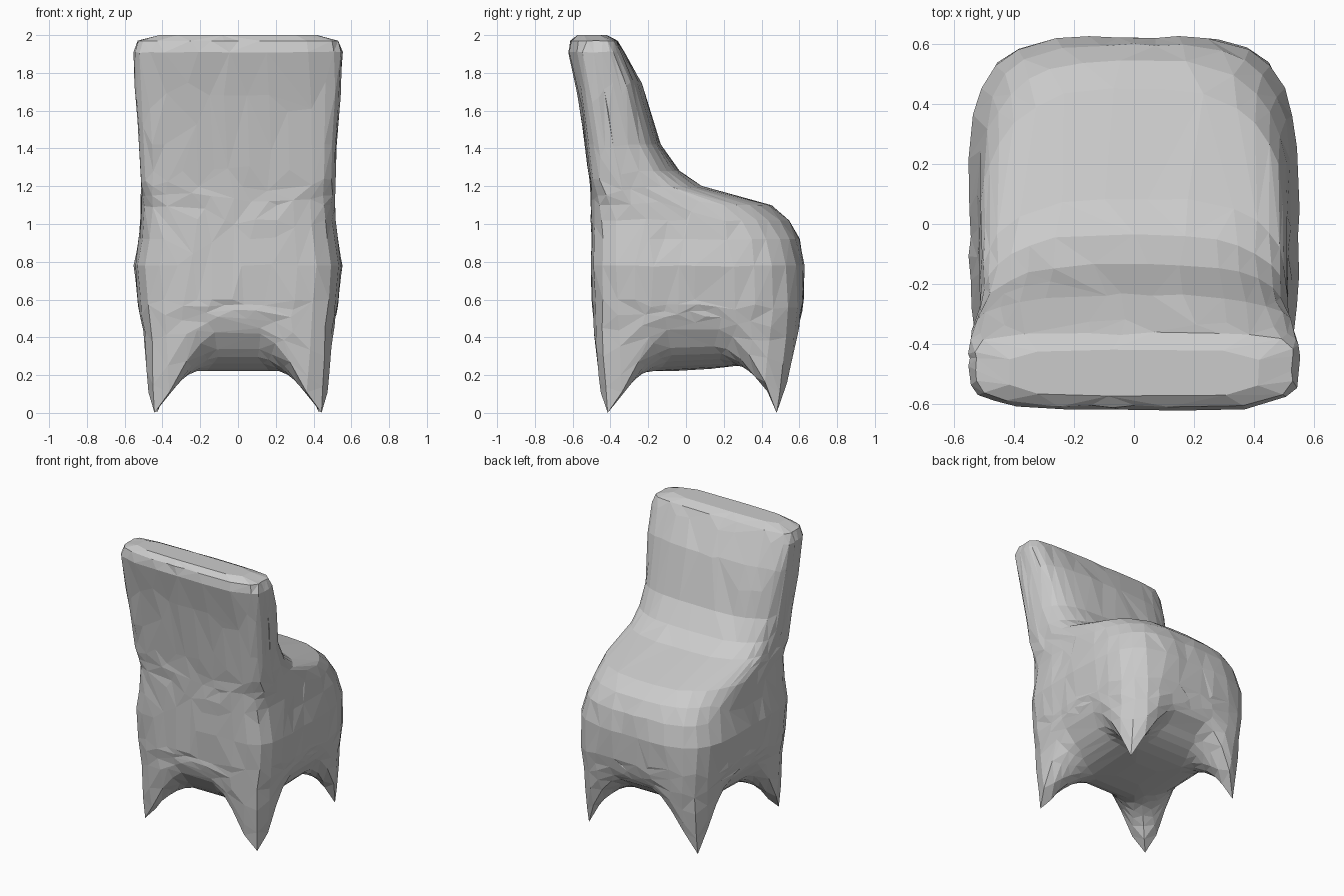
import bpy, bmesh, math, random

cube = bpy.data.objects.get("Cube")
if cube:
    bpy.data.objects.remove(cube, do_unlink=True)

random.seed(4)
SEGMENTS = 48
ARCH_TOP, BELLY, LEG_SPREAD = 0.42, 0.225, 0.31
FRONT_FOOT, BACK_FOOT = 0.012, 0.04

# Horizontal sections: height, back y, front y, half width, widest y, front squareness
SECTIONS = [
    (0, -.455, .535, .482, .03, 6),
    (.2, -.475, .575, .495, .03, 5.5),
    (.4, -.485, .6, .503, .03, 5),
    (.6, -.495, .62, .53, .03, 4.5),
    (.78, -.5, .625, .55, .03, 3.8),
    (.92, -.5, .6, .525, .03, 3.5),
    (1.02, -.5, .545, .515, 0, 3.1),
    (1.1, -.5, .45, .512, -.1, 2.9),
    (1.15, -.502, .27, .512, -.2, 3),
    (1.2, -.507, .085, .512, -.28, 3),
    (1.28, -.515, -.035, .515, -.34, 3),
    (1.42, -.533, -.135, .522, -.38, 3),
    (1.6, -.557, -.19, .535, -.41, 3.2),
    (1.75, -.585, -.24, .545, -.43, 3.5),
    (1.91, -.622, -.33, .553, -.45, 4),
    (1.97, -.61, -.365, .53, -.46, 5),
    (2, -.575, -.42, .42, -.49, 4),
]


def section_at(z):
    """Blend the two neighbouring sections at height z."""
    for low, high in zip(SECTIONS, SECTIONS[1:]):
        if z <= high[0]:
            f = (z - low[0]) / (high[0] - low[0])
            return [a + (b - a) * f for a, b in zip(low, high)]
    return SECTIONS[-1]


def outline(z, i):
    """Point i of the rounded-square outline at height z."""
    _, back, front, half, mid, square = section_at(z)
    angle = math.tau * i / SEGMENTS
    c, s = math.cos(angle), math.sin(angle)
    # The back is square at the legs and gently bowed at the top
    n = square if s >= 0 else 8 - 2 * z
    radius = (abs(c) ** n + abs(s) ** n) ** (-1 / n)
    depth = front - mid if s >= 0 else mid - back
    return c * radius * half, s * radius * depth + mid


# Leg tips sit at the four corners of the lowest outline
TIPS = [outline(0, SEGMENTS * k // 8) for k in (1, 3, 5, 7)]


def underside(x, y, scale):
    """Arches between the legs, sagging to a belly in the middle."""
    gap = min(math.dist((x, y), tip) for tip in TIPS)
    foot = FRONT_FOOT if y > 0 else BACK_FOOT
    rise = min(max(gap - foot, 0) / LEG_SPREAD, 1)
    belly = BELLY + .06 * y
    height = belly + (ARCH_TOP - belly) * scale ** 4
    return height * math.sin(rise * math.pi / 2) ** 0.9


bm = bmesh.new()
rings = []


def add_ring(points):
    rings.append([bm.verts.new(p) for p in points])


# Underside, from the belly out to the leg tips
base = [outline(0, i) for i in range(SEGMENTS)]
for scale in (.2, .45, .6, .72, .81, .89):
    scaled = [(x * scale, y * scale + .03 * (1 - scale)) for x, y in base]
    add_ring([(x, y, underside(x, y, scale)) for x, y in scaled])
underside_rings = len(rings)

# Skirt, from the arched lower edge, tucked in, up to the seat sides
SKIRT_TOP, STEPS = 0.6, 6
for step in range(STEPS):
    points = []
    for i in range(SEGMENTS):
        edge = underside(*base[i], 1)
        z = edge + (SKIRT_TOP - edge) * step / STEPS
        tuck = 1 - .06 * edge / ARCH_TOP * (1 - step / STEPS) ** 3
        x, y = outline(z, i)
        points.append((x * tuck, y * tuck, z))
    add_ring(points)

# Seat and backrest
for section in SECTIONS[3:]:
    z = section[0]
    add_ring([(*outline(z, i), z) for i in range(SEGMENTS)])

for lower, upper in zip(rings, rings[1:]):
    for i in range(SEGMENTS):
        j = (i + 1) % SEGMENTS
        bm.faces.new((lower[i], lower[j], upper[j], upper[i]))
bm.faces.new(rings[0][::-1])
bm.faces.new(rings[-1])

# Slightly uneven upholstery, leaving the legs and top edge in place
for ring in rings[underside_rings + 2:-1]:
    for v in ring:
        v.co.x += random.uniform(-.005, .005)
        v.co.y += random.uniform(-.005, .005)

bmesh.ops.triangulate(bm, faces=bm.faces[:])
bmesh.ops.recalc_face_normals(bm, faces=bm.faces[:])
mesh = bpy.data.meshes.new("armchair_body")
bm.to_mesh(mesh)
bm.free()
chair = bpy.data.objects.new("armchair_body", mesh)
bpy.context.collection.objects.link(chair)

# Coarse irregular facets
facets = chair.modifiers.new("coarse_facets", "DECIMATE")
facets.ratio = 0.5

grey = bpy.data.materials.new("plain_grey")
grey.use_nodes = True
colour = (0.6, 0.6, 0.6, 1)
grey.diffuse_color = colour
grey.node_tree.nodes["Principled BSDF"].inputs["Base Color"].default_value = colour
mesh.materials.append(grey)
